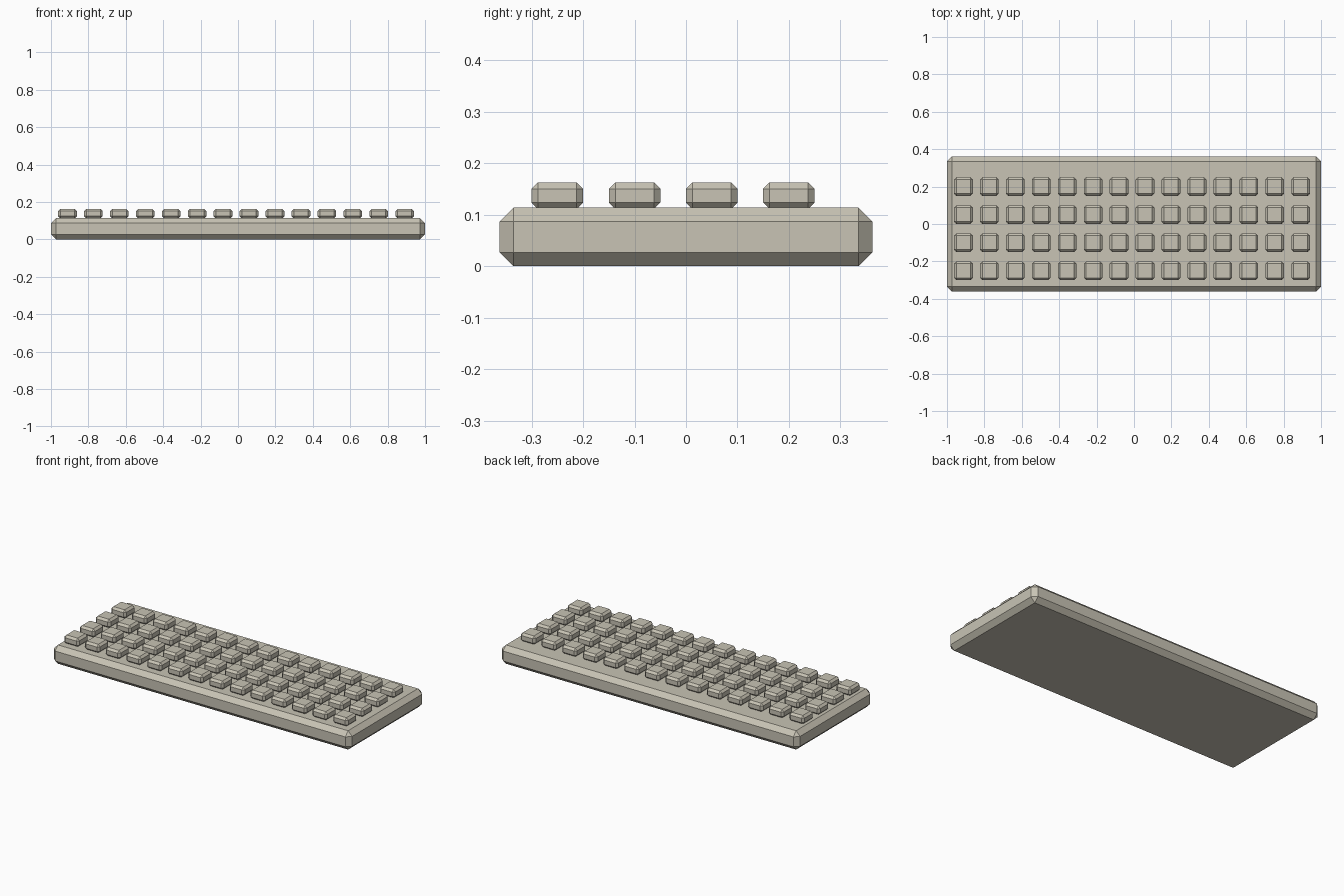
import bpy
import bmesh
from mathutils import Matrix

cube = bpy.data.objects.get("Cube")
if cube:
    bpy.data.objects.remove(cube, do_unlink=True)

# One warm grey plastic for everything
plastic = bpy.data.materials.new("warm_grey_plastic")
plastic.use_nodes = True
COLOUR = (0.58, 0.55, 0.46, 1)
plastic.diffuse_color = COLOUR
plastic.node_tree.nodes["Principled BSDF"].inputs["Base Color"].default_value = COLOUR


def chamfered_box(name, size, bevel):
    """Flat-shaded box centred on the origin with every edge chamfered."""
    bm = bmesh.new()
    bmesh.ops.create_cube(bm, size=1, matrix=Matrix.Diagonal((*size, 1)))
    bmesh.ops.bevel(bm, geom=bm.edges[:], offset=bevel, offset_type='OFFSET',
                    segments=1, profile=0.5, affect='EDGES')
    bmesh.ops.recalc_face_normals(bm, faces=bm.faces[:])
    mesh = bpy.data.meshes.new(name)
    bm.to_mesh(mesh)
    bm.free()
    mesh.materials.append(plastic)
    return mesh


def place(name, mesh, location):
    obj = bpy.data.objects.new(name, mesh)
    obj.location = location
    bpy.context.collection.objects.link(obj)


# Base slab
BASE_HEIGHT = 0.114
base = chamfered_box("keyboard_base", (2, 0.724, BASE_HEIGHT), 0.027)
place("keyboard_base", base, (0, 0, BASE_HEIGHT / 2))

# Keys: four rows of fourteen sharing one mesh, slightly sunk into the base
ROWS, COLUMNS = 4, 14
KEY_HEIGHT, KEY_TOP = 0.052, 0.163
key = chamfered_box("key", (0.1, 0.1, KEY_HEIGHT), 0.0125)
for row in range(ROWS):
    for column in range(COLUMNS):
        place(f"key_row{row + 1}_column{column + 1}", key,
              (-0.912 + column * 0.1387, -0.25 + row * 0.15, KEY_TOP - KEY_HEIGHT / 2))
